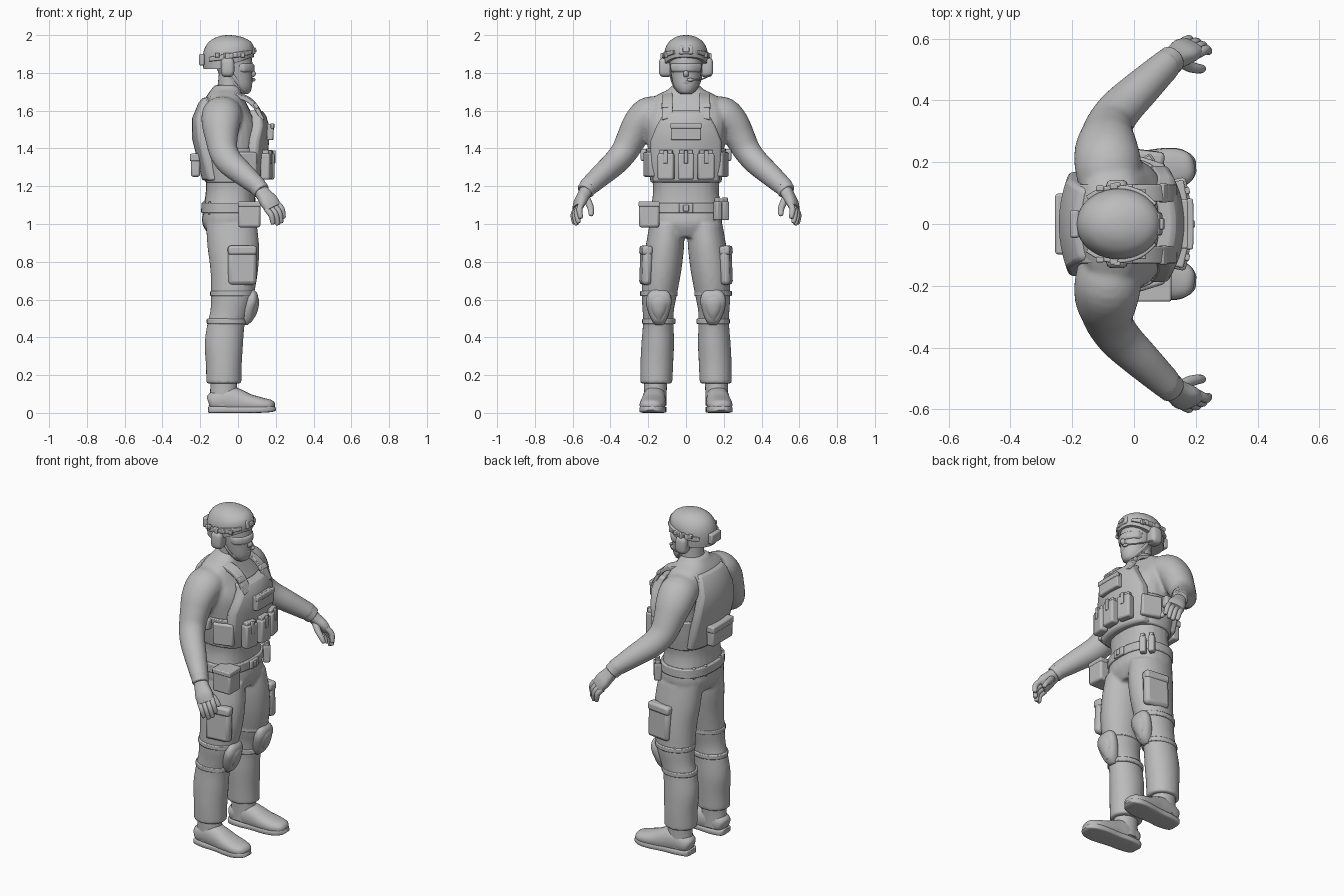
import bpy, bmesh, math
from mathutils import Vector as V

grey = bpy.data.materials.new("plain grey")
grey.diffuse_color = (0.5, 0.5, 0.5, 1)


def finish(bm, name, bevel=0, angle=40, segs=2):
    bmesh.ops.recalc_face_normals(bm, faces=bm.faces)
    me = bpy.data.meshes.new(name)
    bm.to_mesh(me)
    bm.free()
    ob = bpy.data.objects.new(name, me)
    bpy.context.collection.objects.link(ob)
    me.materials.append(grey)
    if bevel:
        m = ob.modifiers.new("bevel", 'BEVEL')
        m.width, m.segments, m.limit_method = bevel, segs, 'ANGLE'
    bpy.ops.object.select_all(action='DESELECT')
    ob.select_set(True)
    bpy.context.view_layer.objects.active = ob
    bpy.ops.object.shade_smooth_by_angle(angle=math.radians(angle))
    return ob


def spline(rows, sub):
    """Catmull-Rom interpolation of rows of numbers."""
    if sub < 2:
        return [tuple(r) for r in rows]
    out = []
    for i in range(len(rows) - 1):
        a, b, c, d = (rows[max(0, min(len(rows) - 1, i + k))] for k in (-1, 0, 1, 2))
        for s in range(sub):
            t = s / sub
            out.append(tuple(.5 * (2*q + (r-p)*t + (2*p-5*q+4*r-w)*t*t + (3*q-p-3*r+w)*t**3)
                             for p, q, r, w in zip(a, b, c, d)))
    return out + [tuple(rows[-1])]


def loft(bm, rows, ref=None, s=1, e=2, sub=4, n=24):
    """Skin rings (x, y, z, r1, r2); level rings, or rings across the path when ref is given."""
    rows = spline(rows, sub)
    rings = []
    for i, (x, y, z, a, b) in enumerate(rows):
        u, v = V((1, 0, 0)), V((0, 1, 0))
        if ref:
            t = (V(rows[min(i+1, len(rows)-1)][:3]) - V(rows[max(i-1, 0)][:3])).normalized()
            u = (V(ref) - t * V(ref).dot(t)).normalized()
            v = t.cross(u)
        ring = []
        for k in range(n):
            c, d = math.cos(2*math.pi*k/n), math.sin(2*math.pi*k/n)
            c, d = (math.copysign(abs(q)**(2/e), q) for q in (c, d))
            p = V((x, y, z)) + u*a*c + v*b*d
            ring.append(bm.verts.new((p.x, p.y*s, p.z)))
        rings.append(ring)
    for r, q in zip(rings, rings[1:]):
        for k in range(n):
            bm.faces.new((r[k], r[(k+1) % n], q[(k+1) % n], q[k]))
    bm.faces.new(rings[0])
    bm.faces.new(rings[-1])


def part(name, rows, bevel=0, **kw):
    bm = bmesh.new()
    loft(bm, rows, **kw)
    return finish(bm, name, bevel)


def box(name, c, size, bevel=.008, turn=0, tilt=0, roll=0):
    bm = bmesh.new()
    bmesh.ops.create_cube(bm, size=1)
    bmesh.ops.scale(bm, vec=size, verts=bm.verts)
    ob = finish(bm, name, bevel)
    ob.location = c
    ob.rotation_euler = (roll, tilt, turn)
    return ob


def plate(name, rows, curve, thick, bevel=.012, yc=0):
    """Curved panel from rows (z, half width, x); negative thick lies towards -x of the surface."""
    bm = bmesh.new()
    n, grids = 12, []
    for off in (0, thick):
        grids.append([[bm.verts.new((x + off - curve*(w*(2*k/n-1))**2, yc + w*(2*k/n-1), z))
                       for k in range(n+1)] for z, w, x in rows])
        for r, q in zip(grids[-1], grids[-1][1:]):
            for k in range(n):
                bm.faces.new((r[k], r[k+1], q[k+1], q[k]))
    rim = [g[0] + [r[-1] for r in g[1:]] + g[-1][-2::-1] + [r[0] for r in g[-2:0:-1]] for g in grids]
    for k in range(len(rim[0])):
        j = (k+1) % len(rim[0])
        bm.faces.new((rim[0][k], rim[0][j], rim[1][j], rim[1][k]))
    return finish(bm, name, bevel)


# clothed body: torso, sleeves and trousers blended together
bm = bmesh.new()
loft(bm, [(-.035, 0, .93, .11, .12), (-.042, 0, 1.0, .147, .187), (-.045, 0, 1.08, .139, .188),
          (-.04, 0, 1.18, .13, .174), (-.035, 0, 1.3, .135, .19), (-.03, 0, 1.42, .143, .205),
          (-.035, 0, 1.52, .143, .215), (-.06, 0, 1.6, .125, .215), (-.07, 0, 1.66, .105, .185),
          (-.068, 0, 1.69, .09, .14), (-.062, 0, 1.712, .08, .095), (-.055, 0, 1.735, .07, .073)], e=2.4)
for s in (1, -1):
    loft(bm, [(-.08, .13, 1.59, .1, .085), (-.085, .195, 1.575, .108, .098), (-.09, .247, 1.525, .102, .09),
              (-.087, .287, 1.455, .087, .08), (-.077, .325, 1.385, .077, .072), (-.042, .375, 1.325, .072, .067),
              (.03, .445, 1.262, .062, .06), (.115, .525, 1.19, .047, .05)], ref=(1, .3, 0), s=s)
    loft(bm, [(-.035, .1, 1.0, .135, .093), (-.025, .112, .88, .137, .102), (-.02, .128, .75, .126, .103),
              (-.03, .142, .62, .113, .093), (-.045, .147, .54, .102, .083), (-.065, .147, .46, .1, .082),
              (-.075, .15, .36, .102, .087), (-.075, .155, .25, .095, .087), (-.075, .157, .155, .094, .085)], s=s)
body = finish(bm, "clothed_body", angle=180)
m = body.modifiers.new("blend", 'REMESH')
m.mode, m.voxel_size, m.use_smooth_shade = 'VOXEL', .01, True
m = body.modifiers.new("soften", 'SMOOTH')
m.factor, m.iterations = .5, 4

# head
part("neck", [(-.06, 0, 1.62, .08, .085), (-.045, 0, 1.7, .068, .07), (-.035, 0, 1.8, .066, .068)])
part("head", [(.02, 0, 1.688, .03, .028), (.012, 0, 1.7, .053, .046), (.002, 0, 1.73, .072, .065),
              (-.01, 0, 1.78, .086, .077), (-.02, 0, 1.84, .097, .086), (-.03, 0, 1.9, .1, .09)])
part("nose", [(.07, 0, 1.825, .01, .009), (.077, 0, 1.795, .018, .014), (.072, 0, 1.778, .01, .012)], n=12)
part("lips", [(.062, 0, 1.758, .012, .02), (.065, 0, 1.75, .013, .024), (.062, 0, 1.74, .01, .02)], n=12)
plate("goggles", [(1.803, .072, .078), (1.812, .08, .088), (1.84, .082, .088), (1.85, .078, .08)], 8, -.03, .006)

# helmet, lower at the back than at the brow
bm = bmesh.new()
loft(bm, [(-.05, 0, 1.82, .133, .113), (-.05, 0, 1.87, .137, .115), (-.05, 0, 1.92, .13, .11),
          (-.05, 0, 1.96, .108, .09), (-.05, 0, 1.985, .073, .06), (-.05, 0, 1.997, .035, .03),
          (-.05, 0, 2.0, .004, .004)], n=40)
for v in bm.verts:
    v.co.z = 2 - (2 - v.co.z) * (1 - .35 * max(0, min(1, (v.co.x + .1) / .17)))
finish(bm, "helmet")
box("helmet_front_mount", (.075, 0, 1.922), (.025, .075, .05), .008, tilt=-.3)
box("helmet_mount_clip", (.09, 0, 1.922), (.014, .035, .025), .004, tilt=-.3)
box("helmet_counterweight", (-.192, 0, 1.87), (.03, .09, .06))
for s in (1, -1):
    part("helmet_rail", [(-.15, .085, 1.872, .012, .008), (-.1, .112, 1.88, .014, .008), (-.04, .118, 1.89, .014, .008),
                         (.02, .102, 1.9, .014, .008), (.068, .062, 1.91, .01, .008)], ref=(0, 0, 1), s=s, e=5, n=16)
    for x, y in ((-.11, .115), (-.065, .122), (-.015, .118), (.025, .105)):
        box("rail_clamp", (x, s*y, 1.893), (.025, .018, .024), .004)
    part("ear_cup", [(-.055, .085, 1.83, .05, .033), (-.055, .115, 1.83, .052, .036), (-.055, .135, 1.83, .046, .032),
                     (-.055, .143, 1.83, .03, .02)], ref=(0, 0, 1), s=s, e=3.5, sub=2)
    box("ear_cup_arm", (-.055, s*.128, 1.88), (.022, .014, .05), .004)
    part("chin_strap", [(-.05, .083, 1.82, .009, .004), (-.01, .077, 1.76, .009, .004), (.03, .046, 1.705, .009, .004),
                        (.04, 0, 1.692, .009, .005)], ref=(1, 0, 0), s=s, n=8)
part("microphone_boom", [(-.04, .13, 1.79, .005, .005), (.03, .085, 1.767, .004, .004), (.068, .05, 1.763, .004, .004),
                         (.08, .03, 1.763, .004, .004)], ref=(0, 0, 1), n=8)
part("microphone", [(.075, .037, 1.763, .006, .006), (.082, .025, 1.763, .01, .01), (.084, .008, 1.763, .006, .006)],
     ref=(0, 0, 1), n=12)

# armour vest
part("vest_waistband", [(-.033, 0, 1.22, .14, .187), (-.03, 0, 1.3, .152, .2), (-.03, 0, 1.4, .155, .212)], .006, e=2.6, n=40)
plate("front_armour", [(1.22, .175, .13), (1.32, .188, .153), (1.44, .188, .165), (1.52, .155, .165),
                       (1.57, .127, .15), (1.6, .118, .13)], 1.6, -.055)
plate("back_armour", [(1.23, .165, -.19), (1.32, .168, -.21), (1.45, .168, -.243), (1.56, .145, -.243),
                      (1.64, .125, -.21), (1.67, .115, -.187)], -1.2, .05)
plate("chest_panel", [(1.445, .08, .188), (1.53, .08, .19)], .3, -.035, .006)
plate("chest_flap", [(1.505, .082, .193), (1.533, .082, .193)], .3, -.02, .005)
box("back_pouch", (-.225, 0, 1.31), (.05, .19, .12), .012)
box("back_pouch_flap", (-.228, 0, 1.352), (.054, .196, .04), .008)
for s in (1, -1):
    # strap swept over the shoulder, its width always across
    bm = bmesh.new()
    path = spline([(.13, 1.56), (.095, 1.625), (.04, 1.672), (-.06, 1.698), (-.135, 1.68), (-.185, 1.62), (-.215, 1.53)], 4)
    rows = []
    for i, (x, z) in enumerate(path):
        (a, b), (c, d) = path[max(i-1, 0)], path[min(i+1, len(path)-1)]
        t = V((c-a, d-b)).normalized() * .011
        rows.append([bm.verts.new((x + k*t.y, s*y, z - k*t.x - (.012 if y > .1 else 0)))
                     for k, y in ((1, .072), (1, .127), (-1, .127), (-1, .072))])
    for r, q in zip(rows, rows[1:]):
        for k in range(4):
            bm.faces.new((r[k], r[(k+1) % 4], q[(k+1) % 4], q[k]))
    bm.faces.new(rows[0])
    bm.faces.new(rows[-1])
    finish(bm, "shoulder_strap", .004)
    box("strap_buckle", (.095, s*.1, 1.625), (.02, .062, .03), .005, tilt=-.6)
    box("side_pouch", (.04, s*.194, 1.315), (.12, .035, .13), .01, turn=-s*.3)
    box("side_radio", (-.06, s*.218, 1.365), (.06, .045, .065), .01)

# magazine pouches on the vest
for y in (-.105, 0, .105):
    x, turn = .168 - 1.6*y*y, y*2
    box("magazine_pouch", (x, y, 1.305), (.05, .086, .14), .01, turn)
    box("magazine_top", (x, y, 1.375), (.034, .07, .035), .006, turn)
    box("pouch_strap", (x+.008, y, 1.355), (.044, .022, .07), .004, turn)

# belt and its pouches
part("belt", [(-.045, 0, 1.058, .15, .197), (-.045, 0, 1.112, .149, .195)], .006, e=2.4, sub=1, n=40)
box("belt_buckle", (.105, 0, 1.083), (.02, .075, .05), .006)
box("buckle_clasp", (.114, 0, 1.083), (.012, .03, .035), .004)
box("belt_bag", (.06, -.195, 1.047), (.117, .107, .13), .012)
box("belt_bag_flap", (.06, -.195, 1.105), (.121, .112, .028), .006)
for y, x in ((.167, .075), (.205, .045)):
    box("pistol_magazine_pouch", (x, y, 1.07), (.04, .034, .1), .007, turn=.6)
    box("pistol_magazine", (x, y, 1.125), (.028, .024, .03), .004, turn=.6)
for y in (-.14, -.07, .07, .14):
    box("belt_loop", (-.19 + 2*y*y, y, 1.085), (.014, .016, .068), .004)

for s in (1, -1):
    # cargo pocket, softly padded
    box("cargo_pocket", (.022, s*.212, .78), (.15, .052, .205), .02, turn=-s*.12, roll=s*.04)
    box("cargo_flap", (.022, s*.212, .86), (.152, .056, .05), .014, turn=-s*.12, roll=s*.04)
    # knee pad with two straps
    part("knee_pad", [(.03, .142, .465, .02, .02), (.042, .143, .49, .034, .038), (.056, .144, .54, .036, .058),
                      (.07, .144, .59, .036, .068), (.073, .143, .63, .03, .058), (.07, .142, .652, .015, .034)], s=s, e=2.4)
    part("knee_cap", [(.056, .143, .485, .018, .012), (.073, .144, .53, .028, .036), (.085, .144, .59, .027, .05),
                      (.084, .143, .63, .015, .034)], s=s)
    for x, z, a, b in ((-.03, .632, .117, .099), (-.06, .485, .106, .088)):
        part("knee_strap", [(x, .144, z-.014, a, b), (x, .144, z+.014, a, b)], .005, s=s, sub=1, n=32)
    # boot
    part("boot_ankle", [(-.075, .163, .04, .08, .06), (-.075, .162, .12, .072, .06), (-.078, .16, .2, .07, .063)], s=s)
    bm = bmesh.new()
    loft(bm, [(-.155, .163, .055, .03, .03), (-.135, .164, .06, .05, .053), (-.06, .166, .07, .07, .062),
              (.0, .17, .062, .065, .063), (.06, .174, .05, .05, .067), (.13, .18, .042, .038, .066),
              (.175, .184, .038, .03, .05), (.193, .186, .035, .014, .025)], ref=(0, 0, 1), s=s, e=2.3)
    for v in bm.verts:
        v.co.z = max(v.co.z, .012)
    finish(bm, "boot")
    part("boot_sole", [(-.158, .163, .017, .014, .026), (-.145, .163, .017, .017, .05), (-.08, .165, .017, .017, .063),
                       (.0, .17, .017, .017, .062), (.09, .176, .017, .017, .069), (.15, .182, .019, .017, .063),
                       (.185, .186, .022, .015, .042), (.198, .187, .025, .01, .02)], ref=(0, 0, 1), s=s, e=6)
    # gloved hand
    d, w, k = V((.6, .32, -.74)), V((.77, -.45, .45)), V((.178, .566, 1.095))
    part("glove_cuff", [(.1, .512, 1.203, .048, .05), (.125, .535, 1.172, .045, .046)], .005, ref=w, s=s, sub=1)
    part("palm", [(.11, .522, 1.19, .036, .034), (.14, .543, 1.15, .042, .032), (.165, .56, 1.118, .05, .03),
                  (.187, .572, 1.085, .046, .022)], ref=w, s=s, e=2.5)
    for o, ln in ((.036, .043), (.012, .05), (-.012, .05), (-.036, .042)):
        p = k + w*o
        q = p + d*ln
        t = q + V((.01, -.006, -.046)) * (ln/.045)
        part("finger", [(*p, .015, .016), (*q, .015, .016), (*t, .012, .012), (*(t + (t-q)*.15), .005, .005)],
             ref=w, s=s, n=12)
    part("thumb", [(.14, .535, 1.145, .022, .022), (.175, .512, 1.105, .019, .018), (.205, .503, 1.075, .016, .015),
                   (.222, .502, 1.05, .013, .012), (.226, .502, 1.043, .005, .005)], ref=(0, 1, 0), s=s, n=12)
